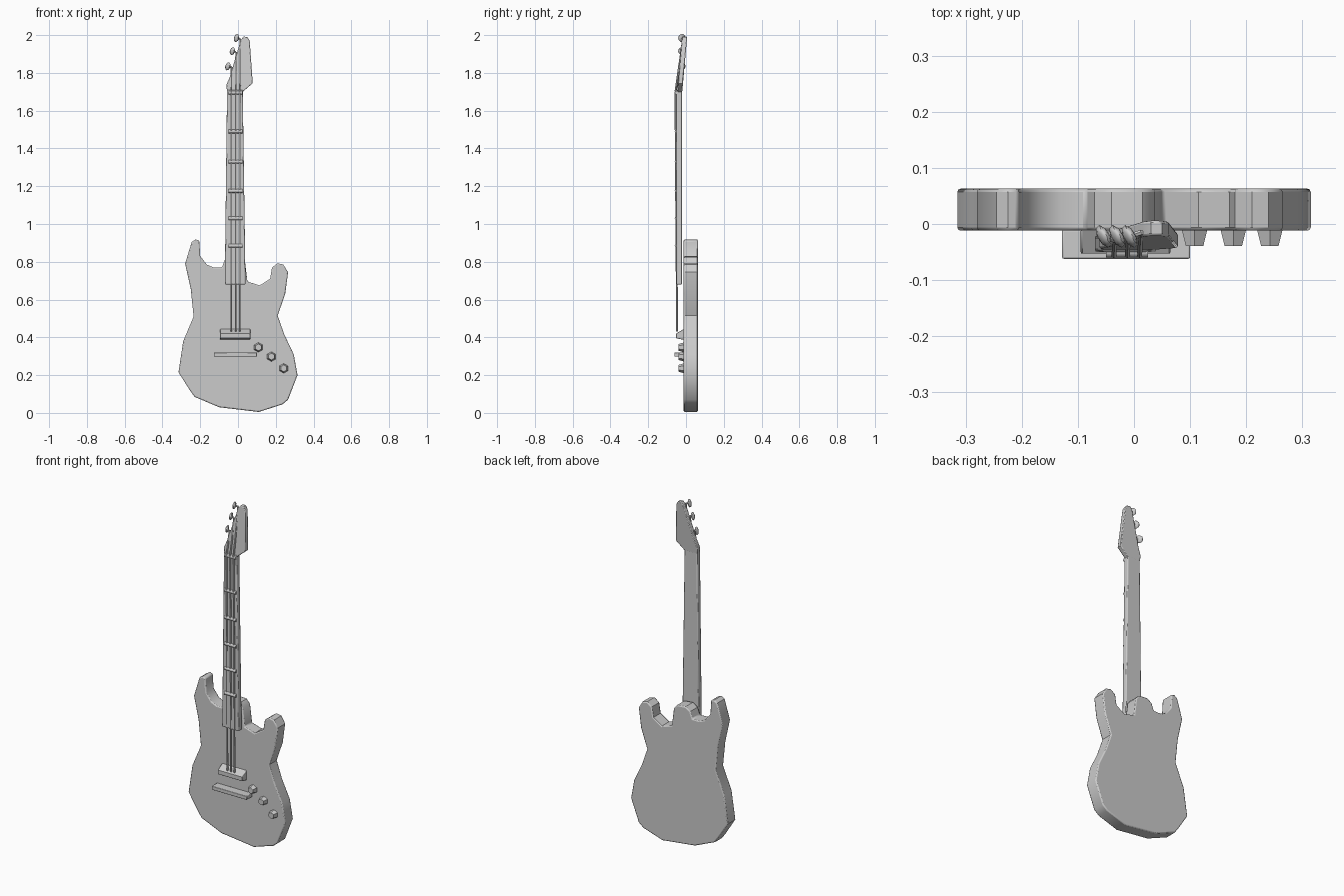
import bpy, bmesh, math
from mathutils import Vector

cube = bpy.data.objects.get("Cube")
if cube:
    bpy.data.objects.remove(cube)

grey = bpy.data.materials.new("plain_grey")
grey.use_nodes = True
COLOUR = (0.6, 0.6, 0.6, 1)
grey.diffuse_color = COLOUR
grey.node_tree.nodes["Principled BSDF"].inputs["Base Color"].default_value = COLOUR


def finish(name, bm, bevel=0, angle=35):
    bmesh.ops.recalc_face_normals(bm, faces=bm.faces)
    mesh = bpy.data.meshes.new(name)
    bm.to_mesh(mesh)
    bm.free()
    mesh.materials.append(grey)
    ob = bpy.data.objects.new(name, mesh)
    bpy.context.collection.objects.link(ob)
    if bevel:
        mod = ob.modifiers.new("soft_edges", "BEVEL")
        mod.width, mod.segments = bevel, 2
        mod.limit_method, mod.angle_limit = "ANGLE", math.radians(60)
    bpy.ops.object.select_all(action="DESELECT")
    ob.select_set(True)
    bpy.context.view_layer.objects.active = ob
    bpy.ops.object.shade_smooth_by_angle(angle=math.radians(angle))
    return ob


def prism(name, outline, front, back, bevel=0, lean=0, base=0):
    """Extrude an x-z outline along y, leaning back above the base height."""
    bm = bmesh.new()
    rings = [[bm.verts.new((x, y + lean * (z - base), z)) for x, z in outline]
             for y in (front, back)]
    bm.faces.new(rings[0])
    bm.faces.new(rings[1])
    n = len(outline)
    for i in range(n):
        j = (i + 1) % n
        bm.faces.new((rings[0][i], rings[0][j], rings[1][j], rings[1][i]))
    return finish(name, bm, bevel)


def rod(name, start, end, r1, r2=None, sides=8):
    a, b = Vector(start), Vector(end)
    bm = bmesh.new()
    bmesh.ops.create_cone(bm, cap_ends=True, segments=sides, radius1=r1,
                          radius2=r1 if r2 is None else r2, depth=(b - a).length)
    bm.transform(Vector((0, 0, 1)).rotation_difference(b - a).to_matrix().to_4x4())
    bmesh.ops.translate(bm, verts=bm.verts, vec=(a + b) / 2)
    return finish(name, bm, angle=50)


# Body with two horns and a heel for the neck
body = [(-.245, .905), (-.225, .918), (-.205, .912), (-.20, .83), (-.165, .785),
        (-.13, .77), (-.085, .77), (-.07, .81), (-.04, .83), (.015, .825),
        (.037, .80), (.05, .695), (.115, .675), (.17, .71), (.18, .77),
        (.21, .792), (.24, .785), (.265, .745), (.25, .63), (.21, .515),
        (.245, .415), (.295, .31), (.315, .20), (.265, .07), (.235, .045),
        (.11, .005), (-.10, .03), (-.23, .085), (-.255, .12), (-.315, .215),
        (-.29, .38), (-.235, .51), (-.25, .655), (-.28, .79)]
prism("body", body, -.012, .063, .006)

# Neck and leaning headstock
prism("neck", [(-.07, .68), (.04, .68), (.025, 1.71), (-.058, 1.71)],
      -.05, -.02, .005)
head = [(-.058, 1.70), (.025, 1.70), (.078, 1.745), (.062, 1.97), (.05, 1.99),
        (.03, 1.992), (.015, 1.975), (-.045, 1.775), (-.062, 1.735)]
prism("headstock", head, -.047, -.02, .004, lean=.09, base=1.70)

# Frets and nut
for i, z in enumerate((.885, 1.03, 1.175, 1.33, 1.49, 1.695)):
    rod(f"fret_{i + 1}", (-.05, -.05, z), (.025, -.05, z), .01)

# Bridge wedge and tail bar
bm = bmesh.new()
bmesh.ops.create_cube(bm, size=1)
for v in bm.verts:
    out = v.co.y < 0
    top = v.co.z > 0
    v.co = (-.015 + v.co.x * .16, -.053 if out else -.01,
            (.42 if out else .445) if top else (.395 if out else .387))
finish("bridge", bm, .003)
prism("tail_bar", [(-.128, .298), (.10, .298), (.10, .32), (-.128, .32)],
      -.062, -.01, .003)

# Tapered control knobs
for i, (x, z) in enumerate(((.108, .347), (.177, .298), (.242, .236))):
    rod(f"knob_{i + 1}", (x, -.011, z), (x, -.039, z), .026, .018, 6)

# Strings with their tuning pegs
for i, (x, top) in enumerate(((-.036, 1.83), (-.012, 1.91), (.010, 1.98))):
    nut = (x, -.056, 1.70)
    end = (x + .002, -.036 + .09 * (top - 1.75), top)
    rod(f"string_{i + 1}", (x, -.047, .43), nut, .005, sides=6)
    rod(f"string_end_{i + 1}", nut, end, .005, sides=6)
    tip = Vector((x - .018, -.022, top + .005))
    rod(f"peg_shaft_{i + 1}", end, tip, .005, sides=6)
    bm = bmesh.new()
    bmesh.ops.create_uvsphere(bm, u_segments=8, v_segments=6, radius=1)
    for v in bm.verts:
        x1, y1, z1 = v.co
        v.co = tip + Vector((x1 * .012 - y1 * .008, y1 * .02,
                             z1 * .02 + x1 * .008))
    finish(f"tuning_peg_{i + 1}", bm, angle=50)
